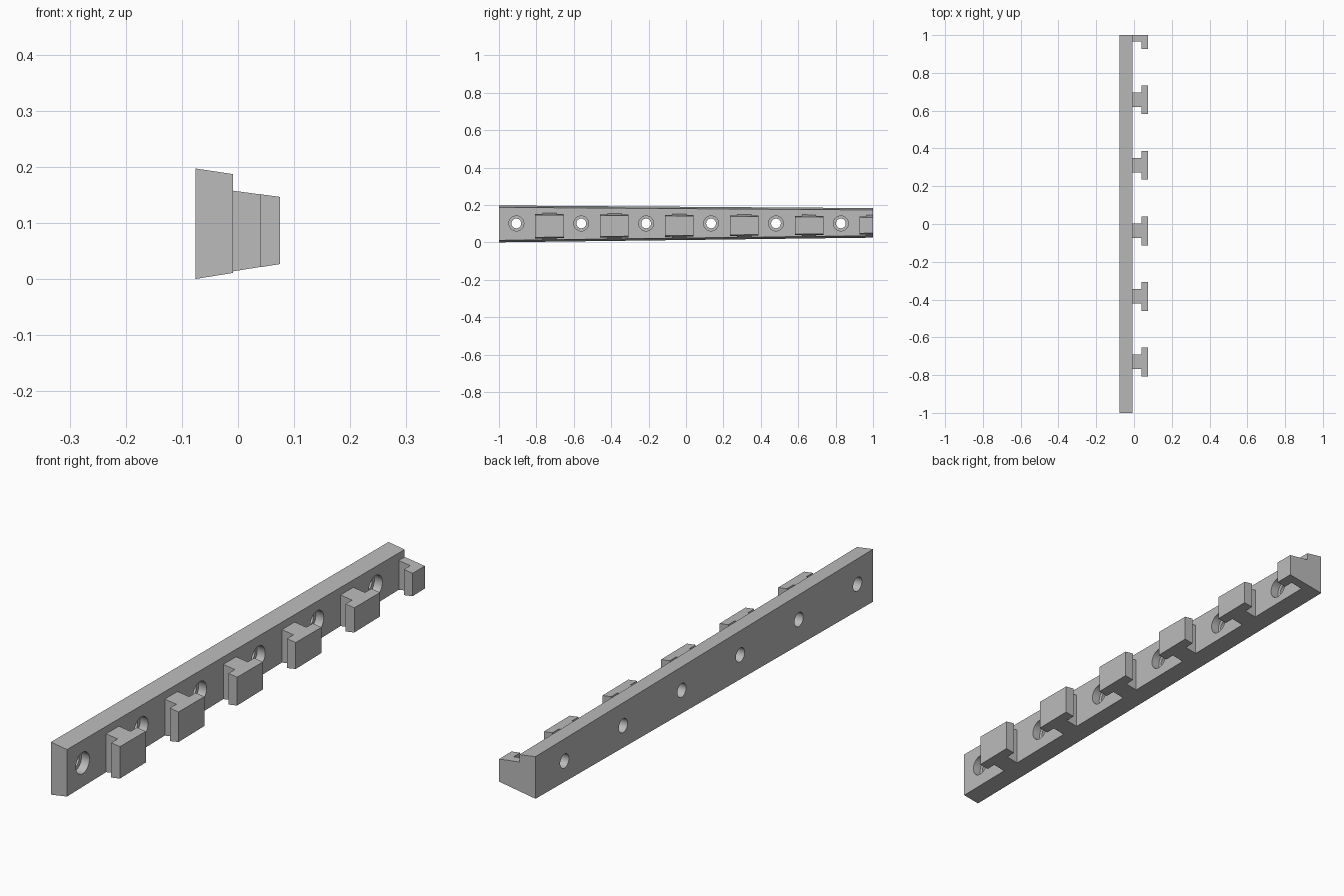
import bpy, bmesh, math
from mathutils import Matrix

cube = bpy.data.objects.get("Cube")
if cube:
    bpy.data.objects.remove(cube, do_unlink=True)

metal = bpy.data.materials.new("plain grey")
metal.use_nodes = True
metal.diffuse_color = (0.5, 0.5, 0.5, 1)
metal.node_tree.nodes["Principled BSDF"].inputs["Base Color"].default_value = (0.5, 0.5, 0.5, 1)

BACK, FACE, LIP, TIP = -0.076, -0.009, 0.039, 0.075
PITCH = 0.347


# Tapered top and bottom planes
def bottom(x, y):
    return 0.16 * (x - BACK) + 0.0125 * (y + 1)


def rail_top(x, y):
    return 0.197 - 0.15 * (x - BACK) - 0.007 * (y + 1)


def tooth_top(x, y):
    return 0.159 - 0.135 * (x - FACE) - 0.007 * (y + 1)


def new_object(name, bm):
    bmesh.ops.recalc_face_normals(bm, faces=bm.faces)
    mesh = bpy.data.meshes.new(name)
    bm.to_mesh(mesh)
    bm.free()
    mesh.materials.append(metal)
    obj = bpy.data.objects.new(name, mesh)
    bpy.context.collection.objects.link(obj)
    return obj


# Upright prism from a plan outline, closed by two sloping planes
def prism(name, outline, top):
    bm = bmesh.new()
    low = [bm.verts.new((x, y, bottom(x, y))) for x, y in outline]
    high = [bm.verts.new((x, y, top(x, y))) for x, y in outline]
    bm.faces.new(low[::-1])
    bm.faces.new(high)
    for i in range(len(outline)):
        j = (i + 1) % len(outline)
        bm.faces.new((low[i], low[j], high[j], high[i]))
    return new_object(name, bm)


# Rail
rail = prism("rail", [(BACK, -1), (FACE, -1), (FACE, 1), (BACK, 1)], rail_top)


# Screw holes: narrow through hole with a wider recess on the toothed side
def hole_cutter(name, radius, start, end):
    bm = bmesh.new()
    for i in range(6):
        place = Matrix.Translation(((start + end) / 2, -0.907 + PITCH * i, 0.101))
        bmesh.ops.create_cone(bm, cap_ends=True, segments=32, radius1=radius, radius2=radius,
                              depth=end - start,
                              matrix=place @ Matrix.Rotation(math.pi / 2, 4, "Y"))
    cutter = new_object(name, bm)
    cutter.hide_render = True
    cut = rail.modifiers.new(name, "BOOLEAN")
    cut.operation = "DIFFERENCE"
    cut.solver = "EXACT"
    cut.object = cutter
    return cutter


cutters = [hole_cutter("through_hole_cutter", 0.026, -0.2, 0.1),
           hole_cutter("recess_cutter", 0.04, -0.042, 0.1)]

# Apply the cuts and remove the cutters
bpy.context.view_layer.update()
cut_mesh = bpy.data.meshes.new_from_object(rail.evaluated_get(bpy.context.evaluated_depsgraph_get()))
rail.modifiers.clear()
rail.data = cut_mesh
for cutter in cutters:
    bpy.data.objects.remove(cutter, do_unlink=True)

# T-shaped teeth; the last one is cut off by the end of the rail
for i in range(5):
    c = -0.73 + PITCH * i
    n, h = 0.038, 0.0765
    prism("tooth_%d" % (i + 1),
          [(FACE, c - n), (LIP, c - n), (LIP, c - h), (TIP, c - h),
           (TIP, c + h), (LIP, c + h), (LIP, c + n), (FACE, c + n)], tooth_top)
prism("end_tooth",
      [(FACE, 0.965), (LIP, 0.965), (LIP, 0.927), (TIP, 0.927), (TIP, 1), (FACE, 1)], tooth_top)

# Smooth the hole walls only
bpy.ops.object.select_all(action="DESELECT")
rail.select_set(True)
bpy.context.view_layer.objects.active = rail
bpy.ops.object.shade_smooth_by_angle(angle=math.radians(30))
